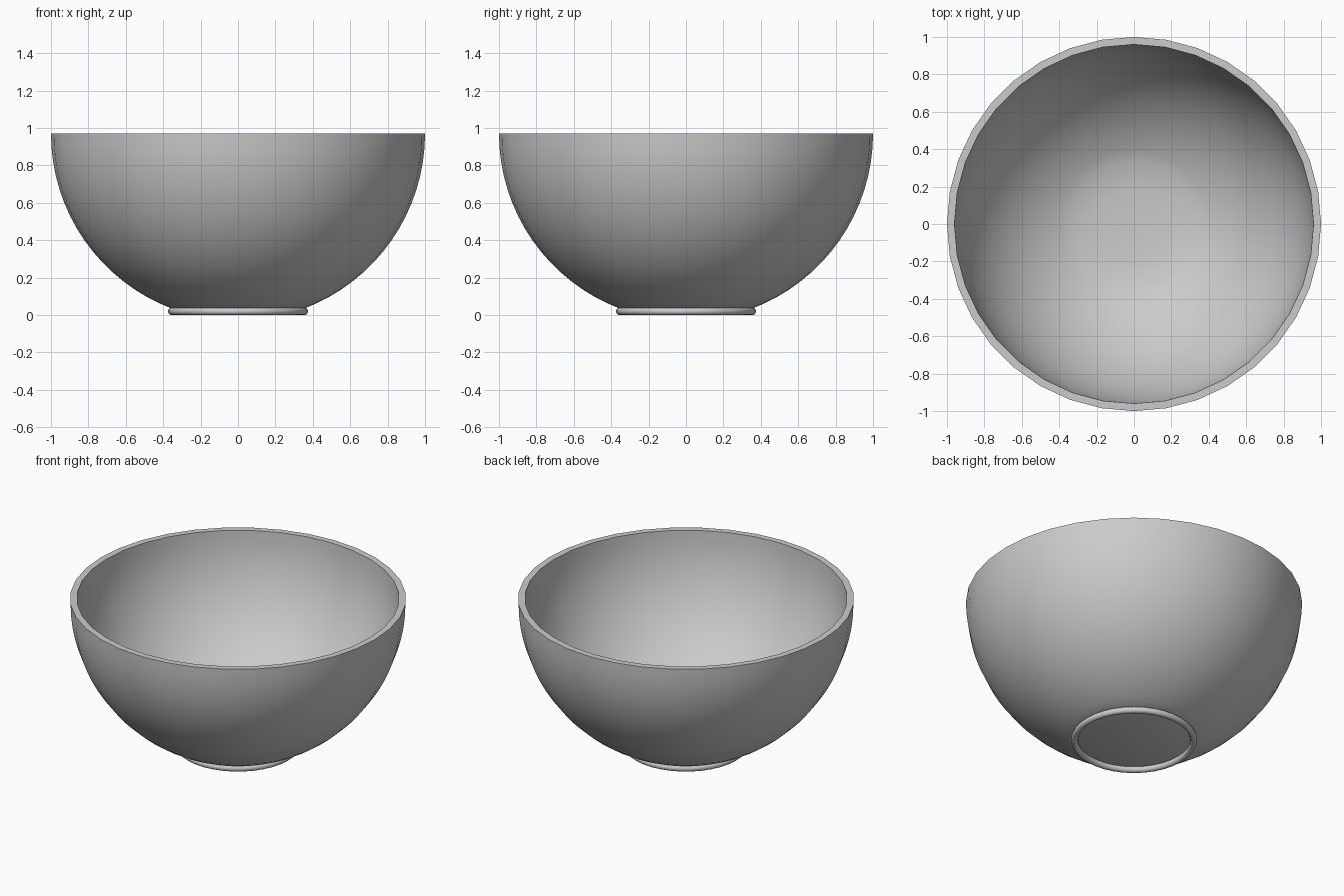
import bpy
import math

cube = bpy.data.objects.get("Cube")
if cube:
    bpy.data.objects.remove(cube, do_unlink=True)

# Single plain grey glaze
GREY = (0.6, 0.6, 0.6, 1.0)
grey = bpy.data.materials.new("plain grey")
grey.use_nodes = True
grey.diffuse_color = GREY
grey.node_tree.nodes["Principled BSDF"].inputs["Base Color"].default_value = GREY

SEGMENTS = 36
RIM_Z = 0.97
WALL = 0.04
FOOT_RADIUS, FOOT_TUBE = 0.355, 0.02


def arc(radius, start, end, steps):
    """Quarter-style arc of (radius, height) points hanging below the rim."""
    angles = [start + (end - start) * i / steps for i in range(steps + 1)]
    return [(radius * math.sin(a), RIM_Z - radius * math.cos(a)) for a in angles]


def lathe(name, profile):
    """Spin a profile around z, with a flat cap closing each end."""
    verts, faces = [], []
    for r, z in profile:
        for s in range(SEGMENTS):
            a = math.tau * s / SEGMENTS
            verts.append((r * math.cos(a), r * math.sin(a), z))
    for ring in range(len(profile) - 1):
        low, high = ring * SEGMENTS, (ring + 1) * SEGMENTS
        for s in range(SEGMENTS):
            t = (s + 1) % SEGMENTS
            faces.append((low + s, low + t, high + t, high + s))
    last = (len(profile) - 1) * SEGMENTS
    faces.append(tuple(reversed(range(SEGMENTS))))
    faces.append(tuple(range(last, last + SEGMENTS)))
    mesh = bpy.data.meshes.new(name)
    mesh.from_pydata(verts, [], faces)
    obj = bpy.data.objects.new(name, mesh)
    bpy.context.collection.objects.link(obj)
    return obj


def finish(obj, angle):
    """Apply the grey material and smooth shading with sharp rims."""
    obj.data.materials.append(grey)
    bpy.ops.object.select_all(action="DESELECT")
    obj.select_set(True)
    bpy.context.view_layer.objects.active = obj
    bpy.ops.object.shade_smooth_by_angle(angle=math.radians(angle))


# Bowl: hemisphere outside, flat rim, concentric hollow inside
base_angle = math.asin(FOOT_RADIUS - 0.01)
outside = arc(1.0, base_angle, math.pi / 2, 16)
inside = arc(1.0 - WALL, math.pi / 2, base_angle, 16)
floor = [(0.2, inside[-1][1] - 0.015), (0.05, inside[-1][1] - 0.02)]
finish(lathe("bowl", outside + inside + floor), 30)

# Rounded foot ring under the bowl
bpy.ops.mesh.primitive_torus_add(
    major_radius=FOOT_RADIUS, minor_radius=FOOT_TUBE,
    major_segments=SEGMENTS, minor_segments=12,
    location=(0, 0, FOOT_TUBE))
foot = bpy.context.object
foot.name = "foot_ring"
finish(foot, 40)
